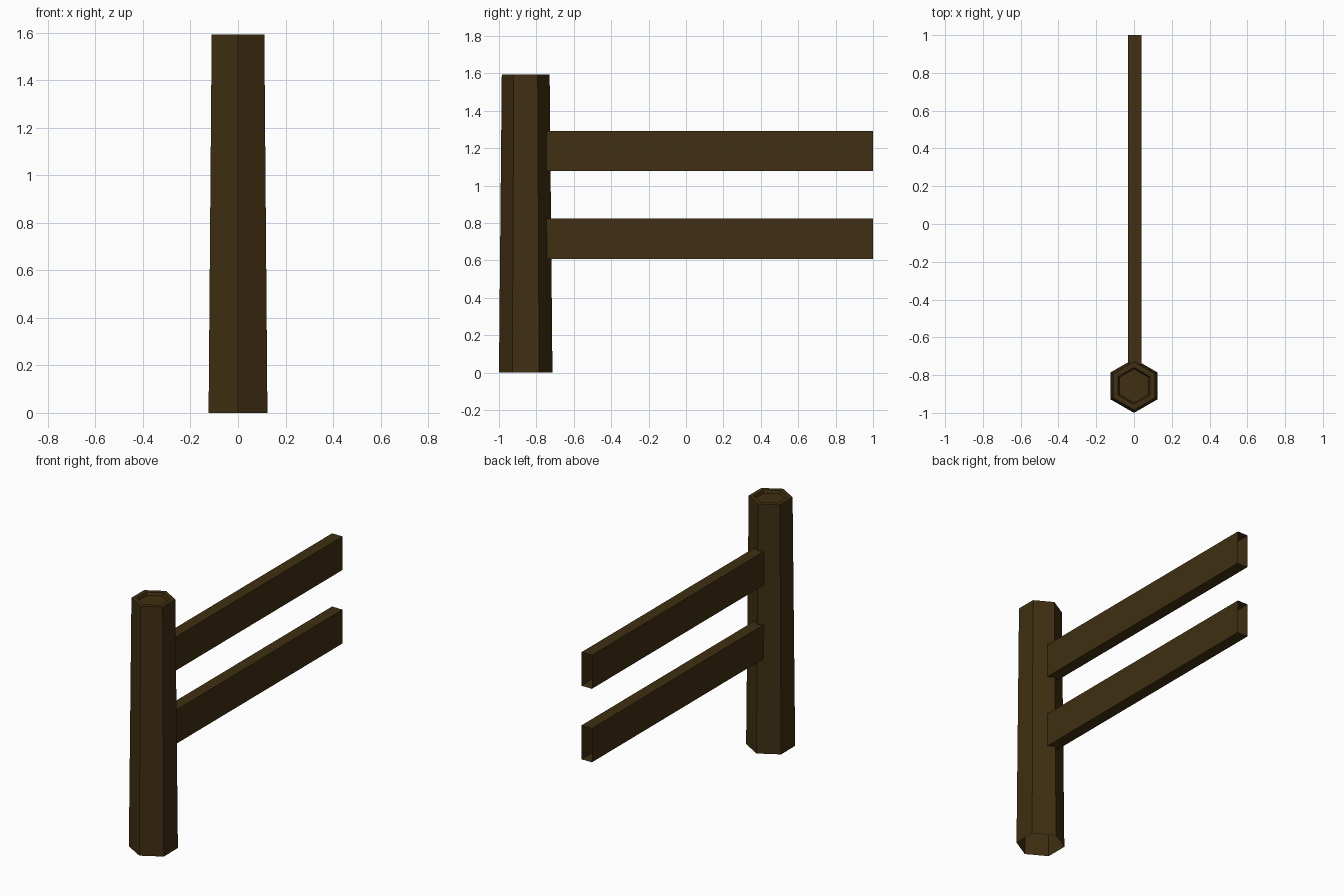
import bpy, bmesh, math

if "Cube" in bpy.data.objects:
    bpy.data.objects.remove(bpy.data.objects["Cube"])

wood = bpy.data.materials.new("dark brown wood")
wood.diffuse_color = (0.05, 0.028, 0.006, 1)
wood.use_nodes = True
wood.node_tree.nodes["Principled BSDF"].inputs["Base Color"].default_value = wood.diffuse_color


def make_object(name, bm):
    mesh = bpy.data.meshes.new(name)
    bm.to_mesh(mesh)
    bm.free()
    mesh.materials.append(wood)
    ob = bpy.data.objects.new(name, mesh)
    bpy.context.collection.objects.link(ob)


# Post: tapered hexagon, open underneath, with a shallow recess in the top
bm = bmesh.new()
rings = []
for radius, z in [(0.143, 0), (0.128, 1.593), (0.098, 1.593), (0.09, 1.575)]:
    rings.append([bm.verts.new((radius * math.sin(k * math.pi / 3),
                                -0.857 - radius * math.cos(k * math.pi / 3), z))
                  for k in range(6)])
for a, b in zip(rings, rings[1:]):
    for k in range(6):
        n = (k + 1) % 6
        bm.faces.new((a[k], a[n], b[n], b[k]))
bm.faces.new(rings[-1])
make_object("fence_post", bm)

# Rails: rectangular boards with open ends
for name, z0, z1 in [("lower_rail", 0.607, 0.824), ("upper_rail", 1.078, 1.293)]:
    bm = bmesh.new()
    section = [(-0.033, z0), (0.041, z0), (0.041, z1), (-0.033, z1)]
    near, far = [[bm.verts.new((x, y, z)) for x, z in section] for y in (-0.745, 1.0)]
    for k in range(4):
        n = (k + 1) % 4
        bm.faces.new((near[k], near[n], far[n], far[k]))
    bmesh.ops.recalc_face_normals(bm, faces=bm.faces)
    make_object(name, bm)
